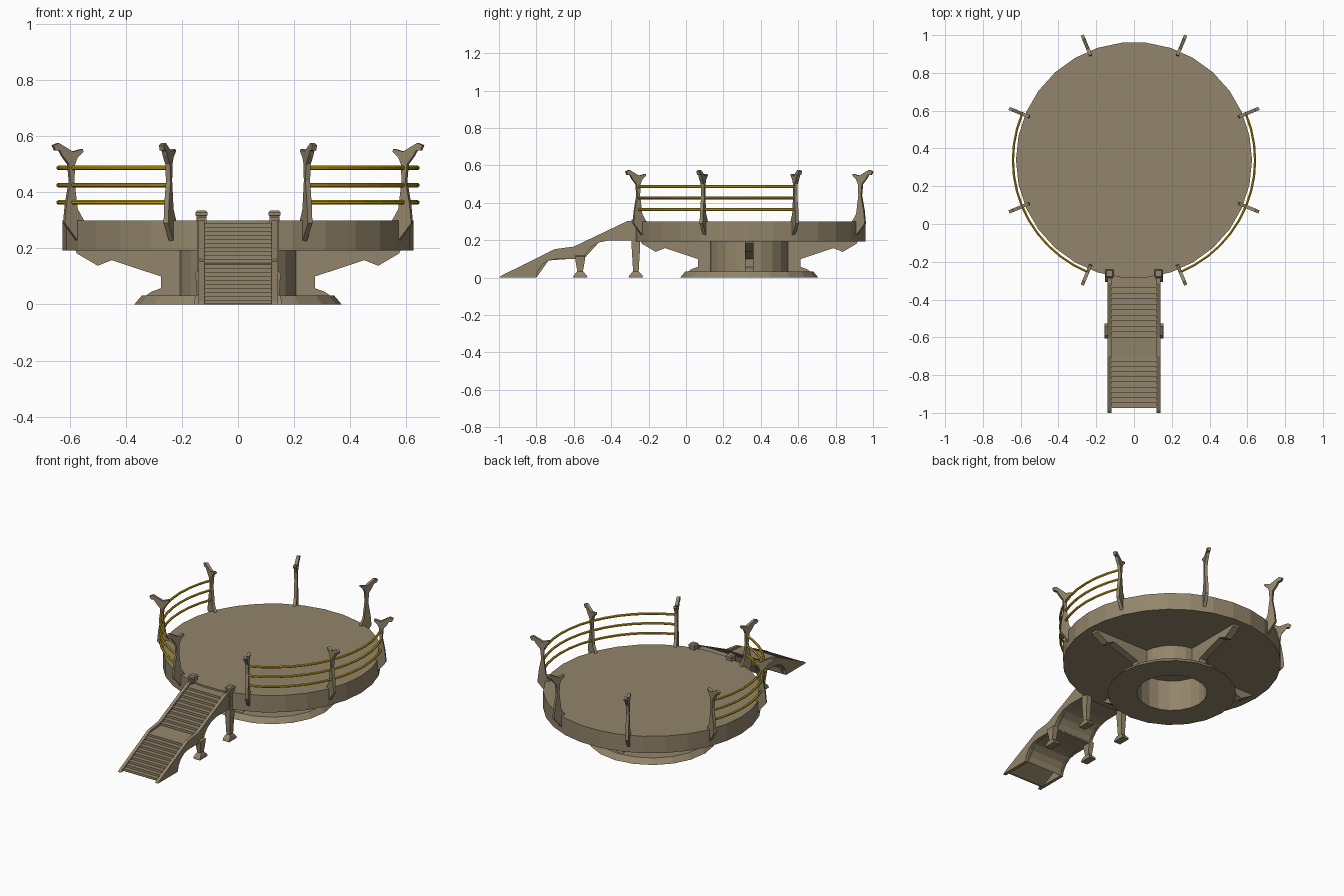
import bpy, bmesh, math
from mathutils import Vector, Matrix

if "Cube" in bpy.data.objects:
    bpy.data.objects.remove(bpy.data.objects["Cube"])

CY = 0.338  # platform centre on y


def material(name, rgb):
    m = bpy.data.materials.new(name)
    m.diffuse_color = (*rgb, 1)
    m.use_nodes = True
    m.node_tree.nodes["Principled BSDF"].inputs["Base Color"].default_value = m.diffuse_color
    return m


STONE = material("tan_stone", (0.29, 0.235, 0.145))
GOLD = material("gold_metal", (0.56, 0.37, 0.008))


def finish(name, bm, mat):
    bmesh.ops.recalc_face_normals(bm, faces=bm.faces)
    me = bpy.data.meshes.new(name)
    bm.to_mesh(me)
    bm.free()
    me.materials.append(mat)
    ob = bpy.data.objects.new(name, me)
    bpy.context.collection.objects.link(ob)
    return ob


def plate(name, profile, thick, matrix):
    """Extrude a (u, z) profile along local y, centred, then place it."""
    bm = bmesh.new()
    f = bm.faces.new([bm.verts.new((u, -thick / 2, z)) for u, z in profile])
    ext = bmesh.ops.extrude_face_region(bm, geom=[f])["geom"]
    vs = [g for g in ext if isinstance(g, bmesh.types.BMVert)]
    bmesh.ops.translate(bm, vec=(0, thick, 0), verts=vs)
    bm.transform(matrix)
    return finish(name, bm, STONE)


def loft(name, rings, mat, closed=False):
    """Skin a list of point rings; ends are capped unless closed."""
    bm = bmesh.new()
    rs = [[bm.verts.new(p) for p in r] for r in rings]
    n = len(rs[0])
    pairs = list(zip(rs, rs[1:])) + ([(rs[-1], rs[0])] if closed else [])
    for a, b in pairs:
        for i in range(n):
            j = (i + 1) % n
            bm.faces.new((a[i], a[j], b[j], b[i]))
    if not closed:
        bm.faces.new(rs[0])
        bm.faces.new(rs[-1])
    return finish(name, bm, mat)


def polar(r, a, z):
    return (r * math.cos(a), CY + r * math.sin(a), z)


def lathe(name, profile, sides):
    rings = [[polar(r, 2 * math.pi * k / sides, z) for k in range(sides)] for r, z in profile]
    return loft(name, rings, STONE, closed=True)


# Round platform
N = 30
loft("platform", [[polar(0.625, 2 * math.pi * k / N, z) for k in range(N)] for z in (0.193, 0.30)], STONE)

# Hollow pedestal
lathe("pedestal_base", [(0.205, 0), (0.37, 0), (0.343, 0.032), (0.205, 0.032)], 20)
lathe("pedestal_column", [(0.202, 0.0), (0.21, 0.0), (0.21, 0.195), (0.202, 0.195)], 20)

# Four support brackets
bracket = [(0.205, 0.194), (0.58, 0.194), (0.575, 0.182), (0.50, 0.138), (0.45, 0.158),
           (0.275, 0.10), (0.275, 0.058), (0.31, 0.045), (0.33, 0.03), (0.205, 0.03)]
for k in range(4):
    plate(f"bracket_{k}", bracket, 0.045,
          Matrix.Translation((0, CY, 0)) @ Matrix.Rotation(math.pi / 2 * k, 4, 'Z'))

# Eight curved railing posts
post = [(0.62, 0.225), (0.672, 0.29), (0.665, 0.36), (0.65, 0.44), (0.656, 0.50), (0.68, 0.53),
        (0.69, 0.548), (0.708, 0.55), (0.716, 0.568), (0.695, 0.576), (0.67, 0.562), (0.64, 0.545),
        (0.603, 0.555), (0.60, 0.545), (0.622, 0.525), (0.632, 0.50), (0.635, 0.44), (0.622, 0.34),
        (0.597, 0.298), (0.61, 0.26)]
for k in range(8):
    plate(f"railing_post_{k}", post, 0.018,
          Matrix.Translation((0, CY, 0)) @ Matrix.Rotation(math.radians(22.5 + 45 * k), 4, 'Z'))

# Gold rails on both sides, from the stair posts to the third posts
for side in (0, 1):
    for level, z in enumerate((0.364, 0.426, 0.487)):
        rings = []
        for s in range(13):
            a = math.radians(-67.5 + 90 * s / 12)
            if side:
                a = math.pi - a
            ring = []
            for t in range(6):
                b = math.pi / 3 * t + math.pi / 6
                ring.append(polar(0.641 + 0.007 * math.cos(b), a, z + 0.008 * math.sin(b)))
            rings.append(ring)
        loft(f"rail_{side}_{level}", rings, GOLD)

# Staircase: profile runs along y, so turn local x to world y
TURN = Matrix.Rotation(math.pi / 2, 4, 'Z')
arch = [(-0.80, 0.0), (-0.795, 0.03), (-0.77, 0.068), (-0.735, 0.092), (-0.69, 0.10), (-0.60, 0.10),
        (-0.545, 0.10), (-0.53, 0.135), (-0.505, 0.165), (-0.465, 0.188), (-0.41, 0.20), (-0.275, 0.20)]
stringer = [(-1.0, 0.0)] + arch + [(-0.275, 0.302), (-0.315, 0.302), (-0.60, 0.166),
                                   (-0.70, 0.153), (-0.985, 0.012)]
for side in (-1, 1):
    plate(f"stair_stringer_{side}", stringer, 0.02, Matrix.Translation((side * 0.13, 0, 0)) @ TURN)

# Arched sheet under the stairs
sheet = arch + [(y + 0.004, z + 0.006) for y, z in reversed(arch)]
plate("stair_soffit", sheet, 0.242, TURN)


# Two flights of small steps with a landing between
def flight(y0, z0, y1, z1, n):
    pts = []
    for i in range(n):
        y, z = y0 + (y1 - y0) * i / n, z0 + (z1 - z0) * i / n
        pts += [(y, z), (y, z + (z1 - z0) / n)]
    return pts + [(y1, z1)]


steps = flight(-0.975, 0.002, -0.70, 0.142, 10) + flight(-0.60, 0.148, -0.31, 0.29, 10) + [(-0.27, 0.29)]
under = [(-0.27, 0.27), (-0.31, 0.27), (-0.60, 0.132), (-0.70, 0.126), (-0.955, 0.0)]
plate("stair_steps", steps + under, 0.242, TURN)


# Stair legs with flared feet, and newel caps
def leg(name, x, y, sections):
    rings = [[(x + sx * wx / 2, y + sy * wy / 2, z)
              for sx, sy in ((-1, -1), (1, -1), (1, 1), (-1, 1))] for wx, wy, z in sections]
    loft(name, rings, STONE)


foot = [(0.045, 0.078, 0.0), (0.045, 0.07, 0.012), (0.036, 0.042, 0.028), (0.026, 0.03, 0.034)]
for side in (-1, 1):
    leg(f"middle_leg_{side}", side * 0.134, -0.566, foot + [(0.034, 0.05, 0.09), (0.038, 0.052, 0.112),
                                                           (0.02, 0.05, 0.118)])
    leg(f"top_leg_{side}", side * 0.13, -0.268, foot + [(0.034, 0.045, 0.16), (0.034, 0.045, 0.31)])
    leg(f"newel_cap_{side}", side * 0.13, -0.262, [(0.036, 0.034, 0.295), (0.036, 0.034, 0.315),
                                                   (0.044, 0.042, 0.318), (0.044, 0.042, 0.328),
                                                   (0.03, 0.03, 0.336)])
